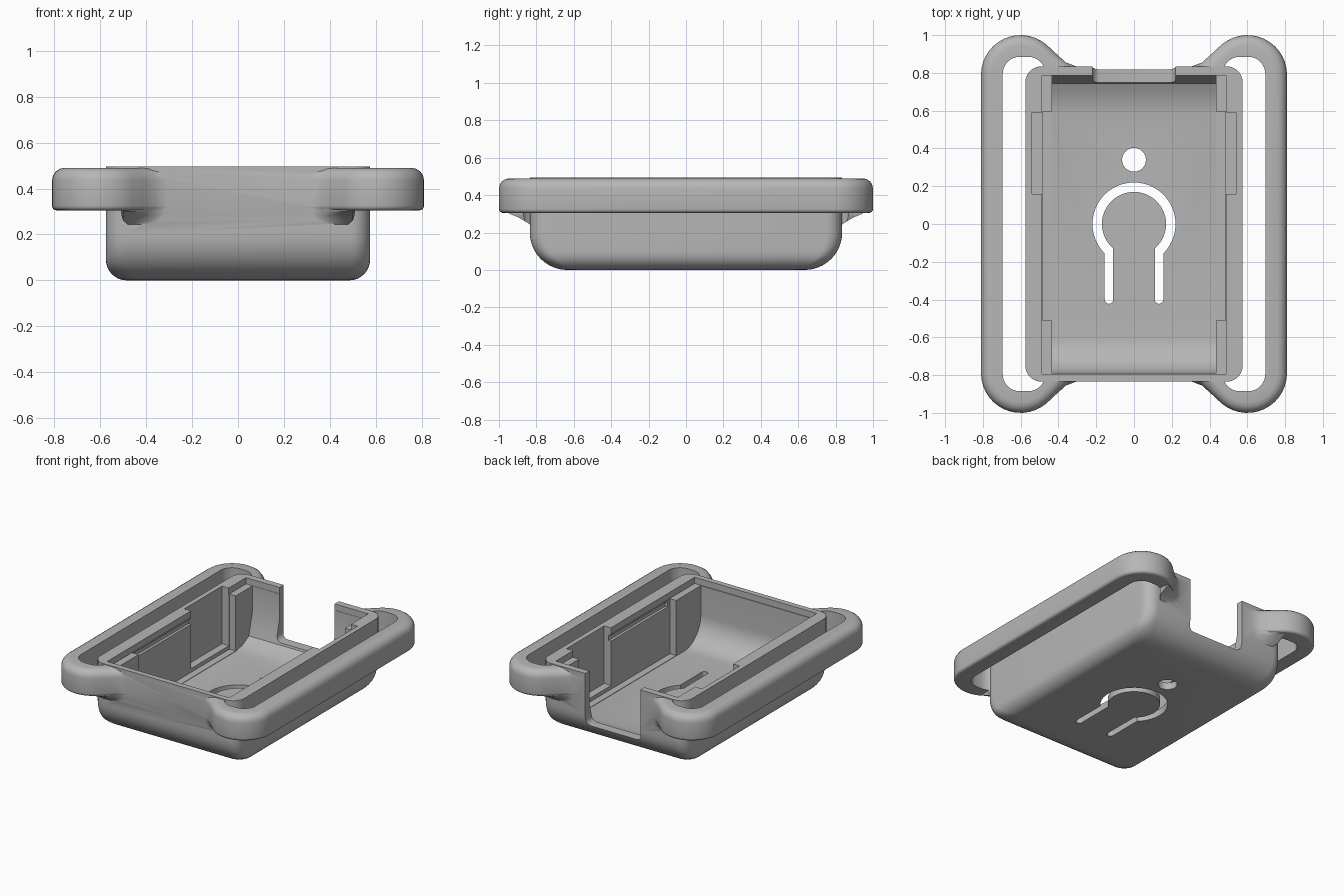
import bpy, bmesh
from math import sin, cos, sqrt, radians, pi

cube = bpy.data.objects.get("Cube")
if cube:
    bpy.data.objects.remove(cube, do_unlink=True)

grey = bpy.data.materials.new("plain_grey")
grey.use_nodes = True
grey.diffuse_color = (0.47, 0.47, 0.47, 1)
grey.node_tree.nodes["Principled BSDF"].inputs["Base Color"].default_value = (0.47, 0.47, 0.47, 1)


def arc(cx, cy, r, a0, a1, n=10):
    steps = [radians(a0 + (a1 - a0) * i / n) for i in range(n + 1)]
    return [(cx + r * cos(a), cy + r * sin(a)) for a in steps]


def rounded_rect(hx, hy, r, cx=0):
    pts = []
    for k, (sx, sy) in enumerate([(1, 1), (-1, 1), (-1, -1), (1, -1)]):
        pts += arc(cx + sx * (hx - r), sy * (hy - r), r, 90 * k, 90 * k + 90, 8)
    return pts


def loft(name, rings, bevels=()):
    """Solid skinned through matching rings; bevels = (z, offset) rims to round."""
    bm = bmesh.new()
    loops = [[bm.verts.new(p) for p in ring] for ring in rings]
    n = len(loops[0])
    for a, b in zip(loops, loops[1:]):
        for i in range(n):
            j = (i + 1) % n
            bm.faces.new((a[i], a[j], b[j], b[i]))
    bm.faces.new(loops[0][::-1])
    bm.faces.new(loops[-1])
    bm.normal_update()
    if bm.calc_volume(signed=True) < 0:
        bmesh.ops.reverse_faces(bm, faces=bm.faces[:])
    for z, offset in bevels:
        rim = [e for e in bm.edges if all(abs(v.co.z - z) < 1e-4 for v in e.verts)]
        bmesh.ops.bevel(bm, geom=rim, offset=offset, segments=4, profile=0.5,
                        affect='EDGES', clamp_overlap=False)
    mesh = bpy.data.meshes.new(name)
    bm.to_mesh(mesh)
    bm.free()
    obj = bpy.data.objects.new(name, mesh)
    bpy.context.collection.objects.link(obj)
    return obj


def prism(name, pts, z0, z1, bevels=()):
    return loft(name, [[(x, y, z) for x, y in pts] for z in (z0, z1)], bevels)


def box(name, hx, y0, y1, z0, z1):
    return prism(name, [(-hx, y0), (hx, y0), (hx, y1), (-hx, y1)], z0, z1)


def volume(mesh):
    bm = bmesh.new()
    bm.from_mesh(mesh)
    v = bm.calc_volume(signed=True)
    bm.free()
    return v


def combine(target, other, operation):
    """Boolean two solids with the first solver giving a plausible volume."""
    a, b = volume(target.data), volume(other.data)
    low, high = (max(a, b), a + b) if operation == 'UNION' else (max(a - b, 0.01), a)
    mod = target.modifiers.new("combine", 'BOOLEAN')
    mod.operation, mod.object = operation, other
    result = target.data
    for solver in ('EXACT', 'MANIFOLD', 'FLOAT'):
        mod.solver = solver
        bpy.context.view_layer.update()
        graph = bpy.context.evaluated_depsgraph_get()
        mesh = bpy.data.meshes.new_from_object(target.evaluated_get(graph))
        if low - 1e-4 < volume(mesh) < high - 1e-6:
            result = mesh
            break
    target.modifiers.clear()
    target.data = result
    bpy.data.objects.remove(other, do_unlink=True)


def inset(z, r):
    return r - sqrt(z * (2 * r - z)) if z < r else 0


# Outer tub: tight rounding along the sides, wide rounding at front and back
levels = [0.2 * (1 - cos(pi / 2 * i / 12)) for i in range(13)] + [0.495]
shell = loft("case_shell", [
    [(x, y, z) for x, y in rounded_rect(0.575 - inset(z, 0.09), 0.835 - inset(z, 0.2), 0.085)]
    for z in levels])

# Strap loops with flared feet, one per side
half = [(0.3, 0.832), (0.36, 0.855), (0.41, 0.9)] + arc(0.6, 0.79, 0.21, 130, 0, 14)
foot_outline = [(0.305, 0.8), (0.305, 0.832), (0.36, 0.85), (0.41, 0.893),
                (0.46, 0.938), (0.5, 0.96), (0.52, 0.8)]
flare = [(0.24, 0), (0.255, 0.18), (0.27, 0.36), (0.285, 0.58), (0.3, 0.88), (0.33, 0.98)]
for s in (1, -1):
    outline = [(s * x, y) for x, y in half + [(x, -y) for x, y in reversed(half)]]
    strap = prism("strap_loop", outline, 0.305, 0.49, [(0.49, 0.055), (0.305, 0.02)])
    for t in (1, -1):
        foot = loft("loop_foot", [
            [(s * x, t * (0.83 + (y - 0.83) * (f if y > 0.83 else 1)), z)
             for x, y in foot_outline] for z, f in flare])
        combine(strap, foot, 'UNION')
    slot = prism("strap_slot", rounded_rect(0.1125, 0.885, 0.09, s * 0.5825), 0.2, 0.6)
    combine(strap, slot, 'DIFFERENCE')
    combine(shell, strap, 'UNION')

# Main cavity: curved up at the front, gentle ramp then steep wall at the back
section = ([(0.785, 0.6), (-0.79, 0.6)] + arc(-0.6, 0.24, 0.19, 180, 270, 12)
           + [(0.59, 0.05), (0.67, 0.065), (0.745, 0.105), (0.785, 0.26)])
cavity = loft("cavity", [[(x, y, z) for y, z in section] for x in (-0.435, 0.435)])
combine(shell, cavity, 'DIFFERENCE')

# Wider areas that leave the four corner posts, the side pockets and snap grooves
for hx, y0, y1, z0, z1 in [(0.485, -0.51, 0.595, 0.053, 0.61),
                           (0.487, -0.795, 0.787, 0.45, 0.62),
                           (0.54, 0.16, 0.59, 0.08, 0.63),
                           (0.505, -0.48, 0.2, 0.4, 0.44)]:
    combine(shell, box("recess", hx, y0, y1, z0, z1), 'DIFFERENCE')

# Cable opening in the back wall
opening = ([(0.22, 0.6), (-0.22, 0.6)] + arc(-0.18, 0.16, 0.04, 180, 270, 6)
           + arc(0.18, 0.16, 0.04, 270, 360, 6))
notch = loft("opening", [[(x, y, z) for x, z in opening] for y in (0.72, 0.95)])
combine(shell, notch, 'DIFFERENCE')

# Spring tongue slot and round hole through the floor
tongue = (arc(0, 0, 0.22, -45.2, 225.2, 36) + arc(-0.1325, -0.4, 0.0225, 180, 360, 8)
          + arc(0, 0, 0.17, 229.7, -49.7, 36) + arc(0.1325, -0.4, 0.0225, 180, 360, 8))
combine(shell, prism("tongue_slot", tongue, -0.1, 0.2), 'DIFFERENCE')
combine(shell, prism("floor_hole", arc(0, 0.34, 0.063, 0, 350, 35), -0.1, 0.2), 'DIFFERENCE')

# One grey throughout, soft rounding with crisp edges
shell.data.materials.clear()
shell.data.materials.append(grey)
bpy.ops.object.select_all(action='DESELECT')
shell.select_set(True)
bpy.context.view_layer.objects.active = shell
bpy.ops.object.shade_smooth_by_angle(angle=radians(32))
